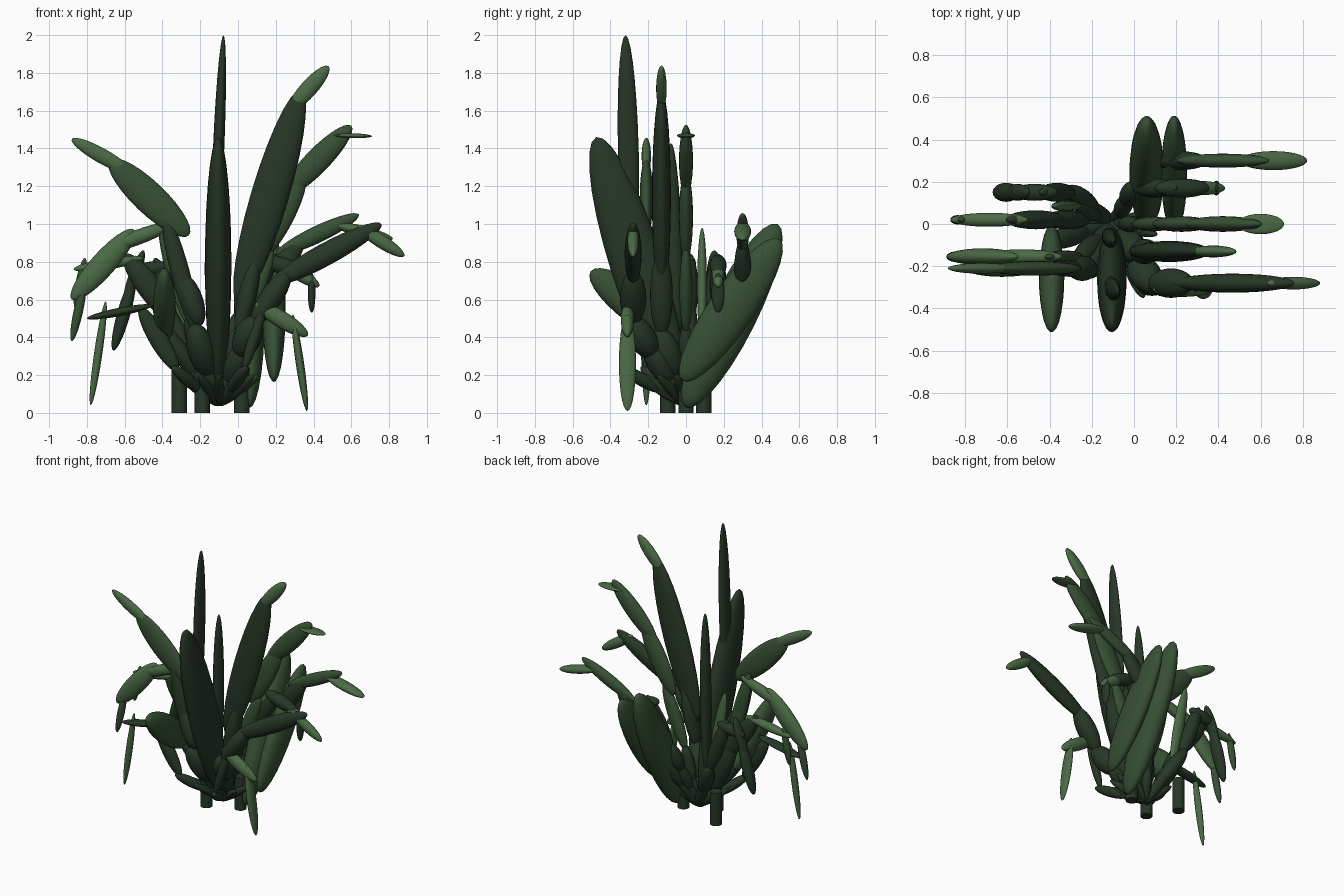
import bpy, bmesh, math
from mathutils import Vector

def mat(name, c):
    m = bpy.data.materials.new(name)
    m.diffuse_color = (*c, 1)
    return m

DARK = mat("dark_green", (0.02, 0.038, 0.02))
MID = mat("mid_green", (0.038, 0.08, 0.034))
LIGHT = mat("light_green", (0.07, 0.145, 0.06))
CROWN = Vector((-0.1, 0, 0.04))

def blade(name, a, b, wide, thick, m, side=(0, 1, 0)):
    """Ellipsoid from a to b; thick is the half size along side, wide across it."""
    a, b = Vector(a), Vector(b)
    ax = (b - a).normalized()
    s = Vector(side)
    s = (s - ax * s.dot(ax)).normalized()
    w = s.cross(ax)
    c = (a + b) / 2
    L = (b - a).length / 2
    me = bpy.data.meshes.new(name)
    bm = bmesh.new()
    bmesh.ops.create_uvsphere(bm, u_segments=20, v_segments=14, radius=1)
    for v in bm.verts:
        v.co = c + w * v.co.x * wide + s * v.co.y * thick + ax * v.co.z * L
    bmesh.ops.recalc_face_normals(bm, faces=bm.faces)
    for f in bm.faces:
        f.smooth = True
    bm.to_mesh(me)
    bm.free()
    me.materials.append(m)
    o = bpy.data.objects.new(name, me)
    bpy.context.collection.objects.link(o)

def root(name, end, r=0.05):
    """Chain of plump segments from the crown out to a leaf."""
    end = Vector(end)
    d = end - CROWN
    n = max(2, round(d.length / 0.2))
    for i in range(n):
        a = CROWN + d * max(0, (i - 0.2) / n)
        b = CROWN + d * ((i + 1.25) / n)
        k = r * (0.5 + 0.5 * (i + 1) / n)
        blade(name + "_stem", a, b, k, k, DARK)

def arm(name, y, segs, r=0.05):
    """Leaf chain in a plane of constant y: (x0, z0, x1, z1, wide, thick, material)."""
    root(name, (segs[0][0], y, segs[0][1]), r)
    for x0, z0, x1, z1, w, t, m in segs:
        blade(name, (x0, y, z0), (x1, y, z1), w, t, m)

# right-hand leaves
arm("right_back_leaf", 0.30, [
    (0.10, 0.60, 0.34, 0.92, 0.06, 0.045, DARK),
    (0.20, 0.84, 0.64, 1.05, 0.045, 0.033, MID),
    (0.50, 1.00, 0.82, 0.92, 0.03, 0.045, LIGHT)])
arm("right_drooping_leaf", 0.17, [
    (0.00, 0.50, 0.20, 0.84, 0.05, 0.045, DARK),
    (0.10, 0.82, 0.36, 0.74, 0.045, 0.045, DARK),
    (0.22, 0.80, 0.43, 0.67, 0.035, 0.033, LIGHT),
    (0.39, 0.74, 0.39, 0.53, 0.02, 0.035, DARK)])
arm("right_high_leaf", 0.0, [
    (0.00, 0.42, 0.18, 0.88, 0.05, 0.035, MID),
    (0.10, 0.80, 0.35, 1.28, 0.07, 0.037, MID),
    (0.24, 1.15, 0.60, 1.52, 0.065, 0.037, MID),
    (0.49, 1.47, 0.71, 1.465, 0.013, 0.048, LIGHT)], 0.04)
arm("right_tall_leaf", -0.13, [
    (0.00, 0.40, 0.10, 0.85, 0.05, 0.06, DARK),
    (0.00, 0.58, 0.335, 1.71, 0.1, 0.05, DARK),
    (0.27, 1.60, 0.48, 1.835, 0.045, 0.028, LIGHT)], 0.075)
arm("right_front_leaf", -0.28, [
    (0.08, 0.47, 0.27, 0.75, 0.06, 0.07, DARK),
    (0.17, 0.68, 0.76, 1.00, 0.06, 0.045, DARK),
    (0.63, 0.99, 0.88, 0.83, 0.036, 0.03, LIGHT)], 0.075)
arm("right_low_leaf", -0.31, [
    (0.03, 0.22, 0.14, 0.58, 0.03, 0.03, DARK),
    (0.09, 0.58, 0.37, 0.41, 0.045, 0.035, LIGHT),
    (0.29, 0.52, 0.365, 0.01, 0.022, 0.045, LIGHT)], 0.035)

# left-hand leaves
arm("left_high_leaf", -0.21, [
    (-0.22, 0.42, -0.39, 1.06, 0.05, 0.04, DARK),
    (-0.20, 0.46, -0.29, 0.73, 0.06, 0.06, DARK),
    (-0.26, 0.94, -0.68, 1.34, 0.085, 0.035, MID),
    (-0.56, 1.27, -0.88, 1.45, 0.04, 0.025, LIGHT)], 0.075)
arm("left_arching_leaf", -0.155, [
    (-0.25, 0.45, -0.41, 1.04, 0.05, 0.03, MID),
    (-0.34, 1.00, -0.72, 0.86, 0.04, 0.035, LIGHT),
    (-0.55, 0.97, -0.88, 0.60, 0.065, 0.04, LIGHT),
    (-0.81, 0.70, -0.88, 0.38, 0.025, 0.025, MID)])
arm("left_middle_leaf", 0.02, [
    (-0.22, 0.18, -0.42, 0.62, 0.06, 0.045, DARK),
    (-0.33, 0.48, -0.60, 0.84, 0.065, 0.045, DARK),
    (-0.50, 0.82, -0.87, 0.76, 0.03, 0.033, LIGHT),
    (-0.81, 0.82, -0.86, 0.55, 0.025, 0.022, MID)], 0.04)
arm("left_back_leaf", 0.15, [
    (-0.29, 0.40, -0.44, 0.82, 0.05, 0.045, DARK),
    (-0.36, 0.78, -0.58, 0.74, 0.04, 0.04, DARK),
    (-0.50, 0.86, -0.60, 0.58, 0.03, 0.04, DARK),
    (-0.55, 0.72, -0.66, 0.33, 0.035, 0.045, DARK)])
arm("left_low_leaf", -0.21, [
    (-0.32, 0.22, -0.52, 0.56, 0.05, 0.035, DARK),
    (-0.45, 0.57, -0.80, 0.50, 0.022, 0.04, DARK),
    (-0.70, 0.59, -0.78, 0.04, 0.022, 0.025, LIGHT)], 0.035)
arm("left_upright_leaf", 0.085, [
    (-0.26, 0.35, -0.38, 0.98, 0.04, 0.026, LIGHT)], 0.04)

# broad blades leaning to the front and back
X = (1, 0, 0)
blade("front_blade", (-0.105, -0.05, 0.12), (-0.105, -0.475, 1.46), 0.14, 0.07, DARK, X)
blade("tall_spike", (-0.13, -0.29, 0.75), (-0.077, -0.32, 2.0), 0.055, 0.03, DARK, X)
root("tall_spike", (-0.12, -0.27, 0.85), 0.06)
blade("centre_spike", (-0.13, -0.05, 0.25), (-0.10, -0.08, 1.43), 0.045, 0.035, DARK, X)
blade("left_front_blade", (-0.39, -0.01, 0.38), (-0.39, -0.505, 0.75), 0.10, 0.06, MID, X)
root("left_front_blade", (-0.38, -0.08, 0.42))
blade("back_blade_right", (0.19, -0.02, 0.17), (0.19, 0.495, 0.92), 0.12, 0.062, MID, X)
blade("back_blade_left", (0.06, 0.0, 0.03), (0.06, 0.485, 1.0), 0.13, 0.082, MID, X)

# low crown shoots spreading from the base
for i in range(9):
    t = math.radians(150 + i * 30)
    blade("crown_shoot", CROWN, (-0.1 + 0.21 * math.cos(t), 0.2 * math.sin(t) - 0.05, 0.2),
          0.028, 0.028, DARK)

# stalks in the ground
for x, y in ((-0.31, 0.093), (-0.19, -0.097), (0.02, 0.0)):
    bpy.ops.mesh.primitive_cylinder_add(vertices=16, radius=0.041, depth=0.24, location=(x, y, 0.12))
    o = bpy.context.object
    o.name = "base_stalk"
    o.data.materials.append(DARK)
    bpy.ops.object.shade_smooth_by_angle()
